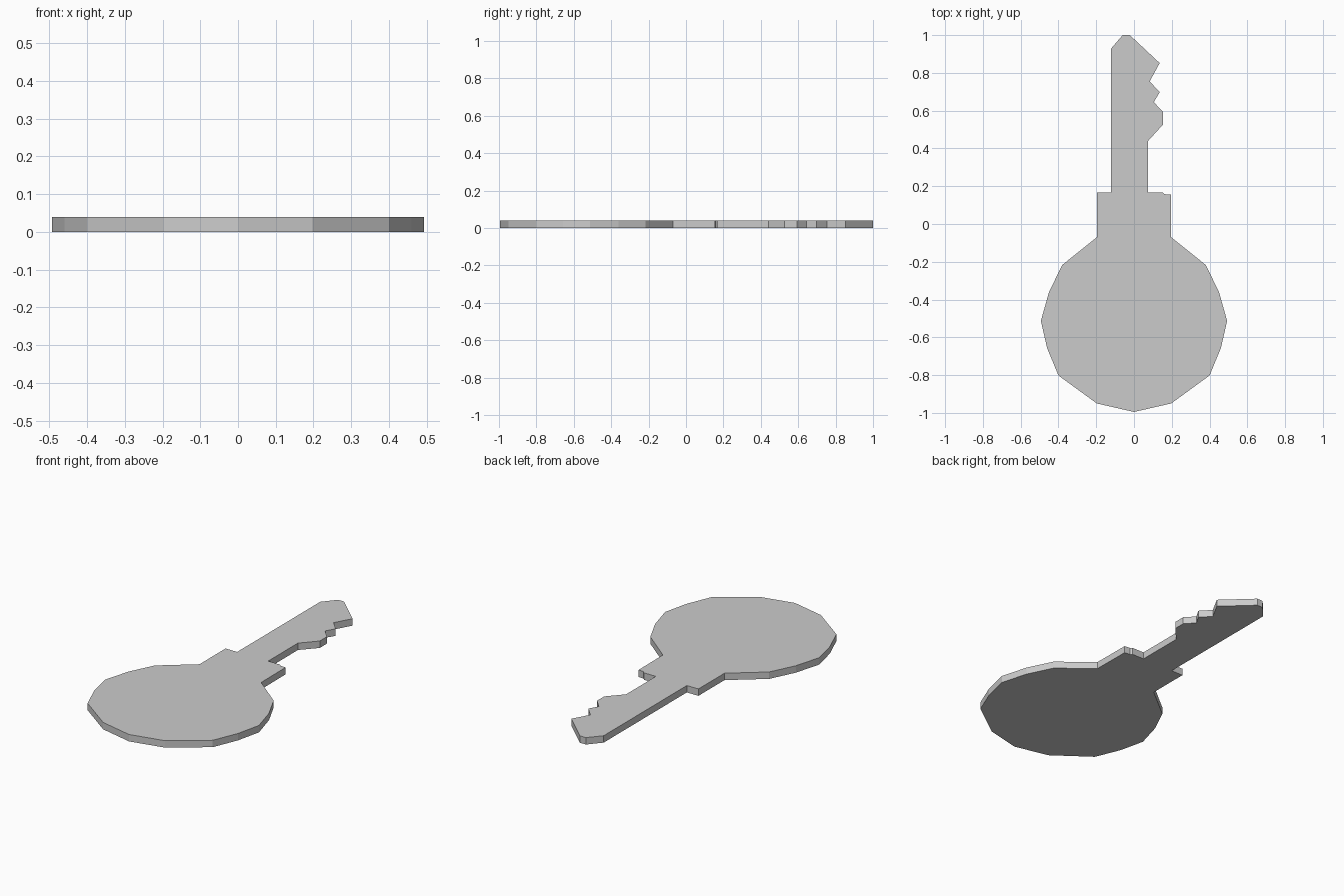
import bpy, bmesh

if "Cube" in bpy.data.objects:
    bpy.data.objects.remove(bpy.data.objects["Cube"])

THICKNESS = 0.04

# Right half of the round bow, from the collar down to the bottom point
bow_half = [(0.197, -0.07), (0.38, -0.217), (0.45, -0.36), (0.493, -0.513),
            (0.46, -0.657), (0.40, -0.802), (0.197, -0.95)]
bow = bow_half + [(0, -0.995)] + [(-x, y) for x, y in reversed(bow_half)]

# Collar steps and straight back of the blade
collar_left = [(-0.197, 0.168), (-0.123, 0.168)]
collar_right = [(0.075, 0.168), (0.152, 0.168), (0.16, 0.158), (0.195, 0.155)]

# Tip and cut teeth, clockwise
teeth = [(-0.123, 0.927), (-0.06, 1.0), (-0.022, 1.0), (0.136, 0.852),
         (0.083, 0.755), (0.136, 0.698), (0.105, 0.645), (0.154, 0.593),
         (0.154, 0.527), (0.075, 0.44)]

# Extrude the whole outline into a flat key
bm = bmesh.new()
outline = bow + collar_left + teeth + collar_right
base = bm.faces.new([bm.verts.new((x, y, 0)) for x, y in outline])
top = bmesh.ops.extrude_face_region(bm, geom=[base], use_keep_orig=True)["geom"]
bmesh.ops.translate(bm, vec=(0, 0, THICKNESS),
                    verts=[g for g in top if isinstance(g, bmesh.types.BMVert)])
bmesh.ops.recalc_face_normals(bm, faces=bm.faces)

mesh = bpy.data.meshes.new("key")
bm.to_mesh(mesh)
bm.free()
bpy.context.collection.objects.link(bpy.data.objects.new("key", mesh))
